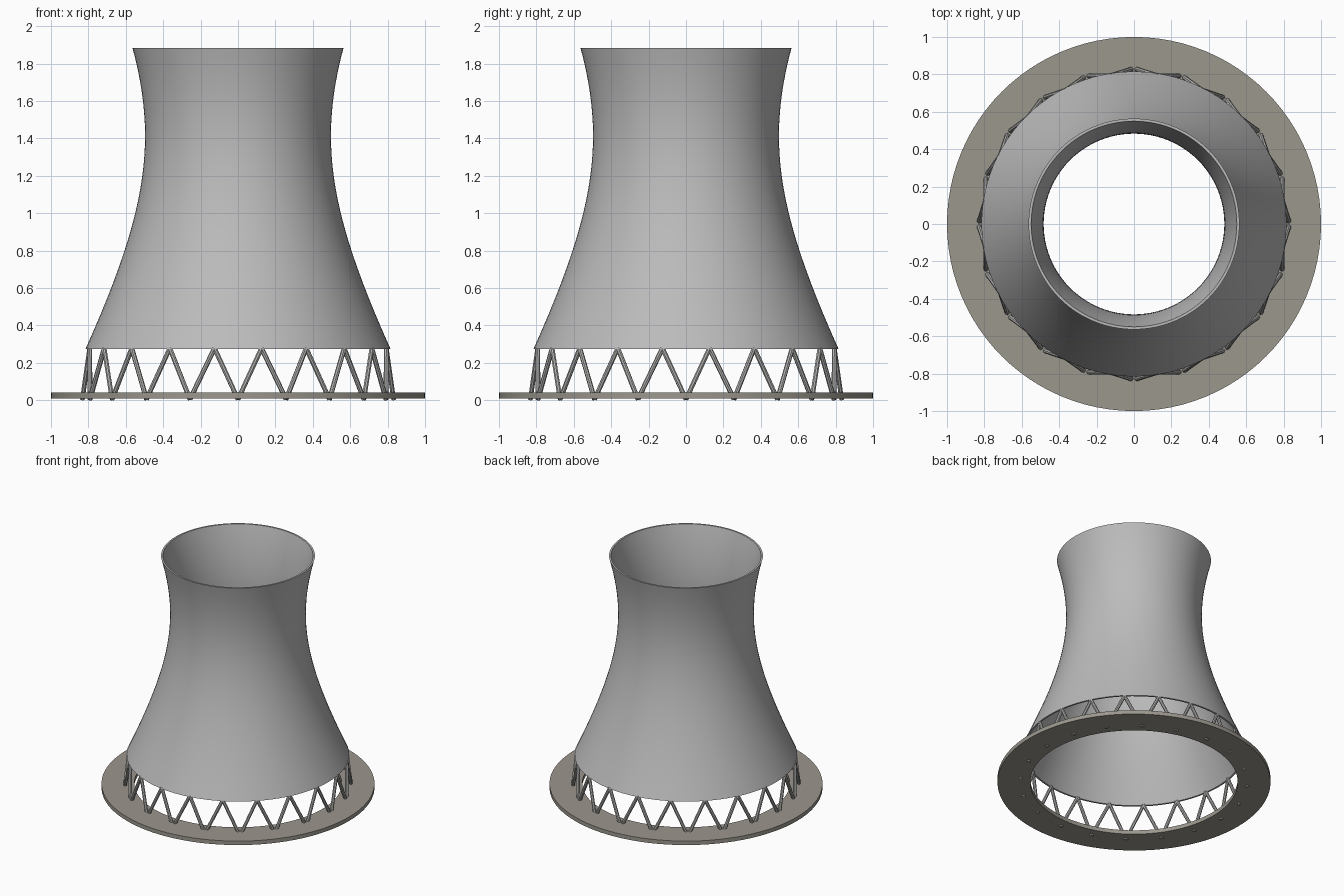
import bpy
import math
from mathutils import Vector

cube = bpy.data.objects.get("Cube")
if cube:
    bpy.data.objects.remove(cube, do_unlink=True)


def material(name, rgb):
    mat = bpy.data.materials.new(name)
    mat.use_nodes = True
    mat.diffuse_color = (*rgb, 1)
    mat.node_tree.nodes["Principled BSDF"].inputs["Base Color"].default_value = (*rgb, 1)
    return mat


shell_grey = material("shell concrete", (0.50, 0.50, 0.50))
leg_grey = material("leg concrete", (0.45, 0.45, 0.44))
base_grey = material("warm base concrete", (0.33, 0.31, 0.27))


def lathe(name, loop, mat, segments=96):
    """Spin a closed (radius, height) loop around the z axis."""
    verts, faces, n = [], [], len(loop)
    for s in range(segments):
        a = math.tau * s / segments
        verts += [(r * math.cos(a), r * math.sin(a), z) for r, z in loop]
        t = (s + 1) % segments
        for i in range(n):
            j = (i + 1) % n
            faces.append((s * n + i, t * n + i, t * n + j, s * n + j))
    mesh = bpy.data.meshes.new(name)
    mesh.from_pydata(verts, [], faces)
    mesh.materials.append(mat)
    obj = bpy.data.objects.new(name, mesh)
    bpy.context.collection.objects.link(obj)
    bpy.ops.object.select_all(action="DESELECT")
    obj.select_set(True)
    bpy.context.view_layer.objects.active = obj
    bpy.ops.object.shade_smooth_by_angle(angle=math.radians(35))
    return obj


# Hyperbolic shell: outer wall going up, inner wall coming back down
BOTTOM, TOP, THROAT, WALL, STEPS = 0.275, 1.883, 1.414, 0.014, 28


def shell_radius(z):
    return 0.497 * math.sqrt(1 + ((z - THROAT) / 0.876) ** 2)


heights = [BOTTOM + (TOP - BOTTOM) * i / STEPS for i in range(STEPS + 1)]
outer = [(shell_radius(z), z) for z in heights]
inner = [(r - WALL, z) for r, z in reversed(outer)]
lathe("tower_shell", outer + inner, shell_grey)

# Flat ring foundation
lathe("base_ring", [(0.76, 0.01), (1, 0.01), (1, 0.042), (0.76, 0.042)], base_grey)


# Slanted legs forming a zigzag of V shapes
def on_circle(radius, degrees, z):
    a = math.radians(degrees)
    return Vector((radius * math.sin(a), -radius * math.cos(a), z))


PAIRS = 20
step = 360 / PAIRS
for i in range(PAIRS):
    for side in (-1, 1):
        foot = on_circle(0.832, i * step, 0.005)
        head = on_circle(0.803, (i + side / 2) * step, 0.278)
        axis = head - foot
        bpy.ops.mesh.primitive_cylinder_add(
            vertices=8, radius=0.013, depth=axis.length, location=(foot + head) / 2,
            rotation=axis.to_track_quat("Z", "Y").to_euler())
        leg = bpy.context.object
        leg.name = f"support_leg_{i + 1}_{'left' if side > 0 else 'right'}"
        leg.data.materials.append(leg_grey)
